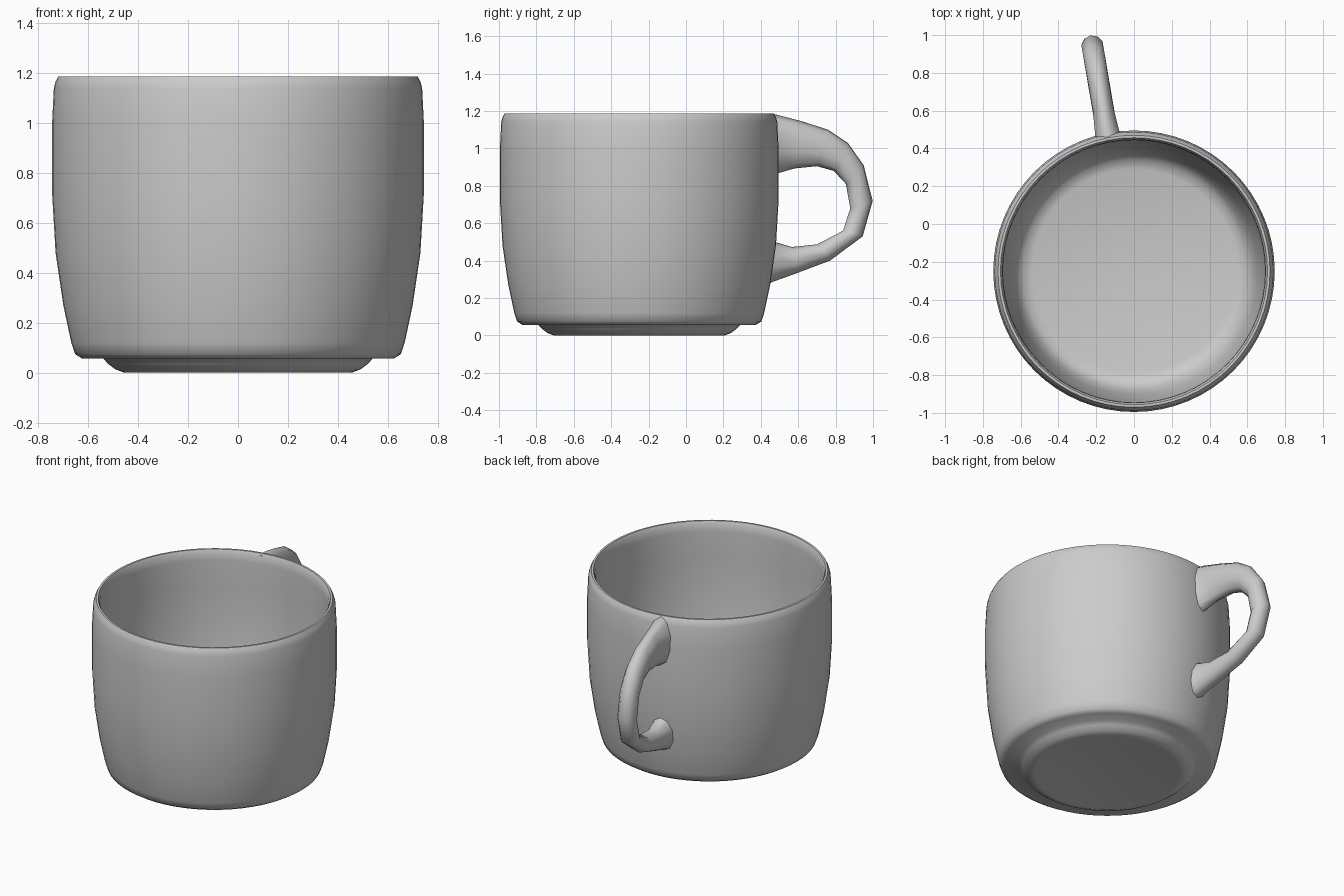
import bpy, bmesh
from math import sin, cos, pi, radians
from mathutils import Vector

if "Cube" in bpy.data.objects:
    bpy.data.objects.remove(bpy.data.objects["Cube"])

CENTRE_Y = -0.25


def finish(name, bm, angle):
    bmesh.ops.recalc_face_normals(bm, faces=bm.faces)
    me = bpy.data.meshes.new(name)
    bm.to_mesh(me)
    bm.free()
    ob = bpy.data.objects.new(name, me)
    bpy.context.collection.objects.link(ob)
    bpy.ops.object.select_all(action='DESELECT')
    ob.select_set(True)
    bpy.context.view_layer.objects.active = ob
    bpy.ops.object.shade_smooth_by_angle(angle=radians(angle))
    return ob


def loft(bm, rings):
    """Skin closed rings of points and cap both ends."""
    vs = [[bm.verts.new(p) for p in r] for r in rings]
    n = len(vs[0])
    for a, b in zip(vs, vs[1:]):
        for i in range(n):
            j = (i + 1) % n
            bm.faces.new((a[i], a[j], b[j], b[i]))
    bm.faces.new(vs[0])
    bm.faces.new(vs[-1])


# Cup: solid foot, outer wall, rounded rim, inner wall and floor (radius, z)
profile = [(0.44, 0.003), (0.455, 0.0), (0.49, 0.013), (0.52, 0.035), (0.54, 0.057),
           (0.625, 0.057), (0.653, 0.075), (0.668, 0.12), (0.70, 0.27), (0.731, 0.48),
           (0.745, 0.72), (0.745, 1.0), (0.738, 1.14), (0.732, 1.165), (0.72, 1.187),
           (0.707, 1.187), (0.697, 1.165), (0.694, 1.12), (0.70, 0.95), (0.698, 0.72),
           (0.684, 0.48), (0.652, 0.27), (0.625, 0.17), (0.59, 0.125), (0.54, 0.11)]
SEG = 64
bm = bmesh.new()
loft(bm, [[(r * cos(2 * pi * i / SEG), CENTRE_Y + r * sin(2 * pi * i / SEG), z)
           for i in range(SEG)] for r, z in profile])
finish("cup", bm, 50)

# Handle: outer edge (y, z), inner edge (y, z), half width at each station
stations = [((0.435, 1.178), (0.445, 0.83), 0.095),
            ((0.475, 1.183), (0.485, 0.865), 0.068),
            ((0.62, 1.145), (0.58, 0.893), 0.058),
            ((0.76, 1.10), (0.70, 0.905), 0.058),
            ((0.865, 1.03), (0.79, 0.88), 0.059),
            ((0.95, 0.91), (0.855, 0.81), 0.06),
            ((0.998, 0.72), (0.878, 0.68), 0.06),
            ((0.945, 0.53), (0.84, 0.56), 0.06),
            ((0.77, 0.40), (0.70, 0.487), 0.06),
            ((0.59, 0.332), (0.565, 0.473), 0.06),
            ((0.46, 0.285), (0.475, 0.50), 0.068),
            ((0.41, 0.26), (0.43, 0.53), 0.09)]
side = Vector((1, 0.17, 0)).normalized()


def on_plane(y, z):
    # the handle stands in a slightly skewed vertical plane
    return Vector((-0.145 - 0.17 * (y - 0.5), y, z))


rings = []
for outer, inner, w in stations:
    a, b = on_plane(*outer), on_plane(*inner)
    mid, half = (a + b) / 2, (a - b) / 2
    rings.append([mid + half * cos(2 * pi * i / 10) + side * w * sin(2 * pi * i / 10)
                  for i in range(10)])
bm = bmesh.new()
loft(bm, rings)
finish("handle", bm, 70)
